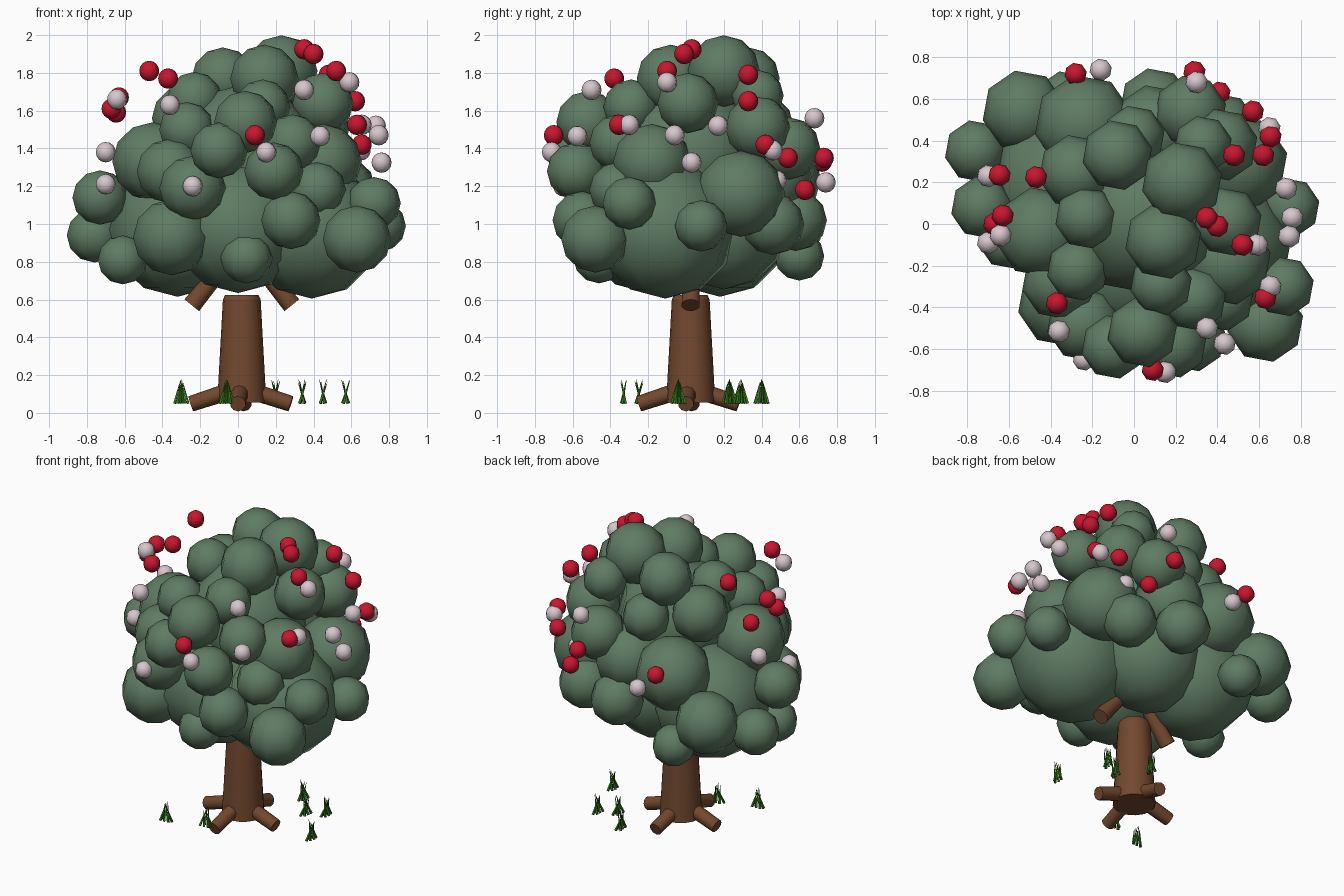
import bpy, bmesh, math, random
from mathutils import Vector, Matrix

random.seed(4)


def material(name, rgb):
    m = bpy.data.materials.new(name)
    m.diffuse_color = (*rgb, 1)
    return m


LEAF = material("leaf green", (0.115, 0.20, 0.125))
BARK = material("bark brown", (0.17, 0.065, 0.028))
RED = material("fruit red", (0.58, 0.008, 0.027))
PALE = material("blossom pale pink", (0.68, 0.57, 0.61))
GRASS = material("grass green", (0.04, 0.20, 0.014))


def finish(bm, name, mat, angle):
    me = bpy.data.meshes.new(name)
    bm.to_mesh(me)
    bm.free()
    me.materials.append(mat)
    ob = bpy.data.objects.new(name, me)
    bpy.context.collection.objects.link(ob)
    bpy.ops.object.select_all(action='DESELECT')
    ob.select_set(True)
    bpy.context.view_layer.objects.active = ob
    if angle:
        bpy.ops.object.shade_smooth_by_angle(angle=math.radians(angle))
    return ob


def balls(name, mat, items, squash=1.0, rings=6):
    """One object of eight-sided smooth balls, items are (x, y, z, r)."""
    bm = bmesh.new()
    for x, y, z, r in items:
        m = (Matrix.Translation((x, y, z)) @ Matrix.Rotation(math.radians(12), 4, 'Z')
             @ Matrix.Diagonal((r, r, r * squash, 1)))
        bmesh.ops.create_uvsphere(bm, u_segments=8, v_segments=rings, radius=1, matrix=m)
    return finish(bm, name, mat, 80)


def rod(bm, a, b, ra, rb, sides):
    """Tapered rod from point a to point b."""
    a, b = Vector(a), Vector(b)
    d = b - a
    m = Matrix.Translation((a + b) / 2) @ d.to_track_quat('Z', 'Y').to_matrix().to_4x4()
    bmesh.ops.create_cone(bm, cap_ends=True, segments=sides, radius1=ra, radius2=rb,
                          depth=d.length, matrix=m)


# large hidden masses of the crown
balls("crown_core", LEAF, [
    (0.39, -0.11, 0.97, 0.38), (-0.32, 0.18, 0.97, 0.37), (0.00, -0.20, 0.98, 0.36),
    (0.05, 0.20, 0.98, 0.34), (0.05, 0.03, 1.38, 0.38)], 0.96)

# upper tufts of leaves
balls("crown_top", LEAF, [
    (0.23, 0.20, 1.81, 0.195), (0.14, -0.08, 1.77, 0.185), (-0.08, 0.33, 1.77, 0.17),
    (-0.23, 0.03, 1.66, 0.15), (0.45, 0.01, 1.64, 0.165), (0.42, 0.38, 1.51, 0.175),
    (0.33, 0.38, 1.68, 0.14), (-0.28, 0.25, 1.56, 0.18), (0.00, 0.42, 1.53, 0.15),
    (0.04, -0.52, 1.54, 0.17), (0.29, -0.36, 1.43, 0.155), (-0.27, -0.22, 1.50, 0.15),
    (0.13, -0.29, 1.62, 0.15)], 0.97)

# middle tufts
balls("crown_middle", LEAF, [
    (-0.45, -0.04, 1.33, 0.22), (0.45, -0.18, 1.33, 0.21), (-0.10, -0.59, 1.39, 0.155),
    (0.19, -0.58, 1.28, 0.16), (-0.24, -0.48, 1.19, 0.18), (0.27, 0.54, 1.40, 0.175),
    (-0.24, 0.48, 1.24, 0.24), (0.50, 0.29, 1.16, 0.24), (-0.36, -0.28, 1.28, 0.18),
    (0.10, 0.45, 1.25, 0.22), (0.42, -0.36, 1.18, 0.155)], 0.95)

# lower outer tufts
balls("crown_skirt", LEAF, [
    (0.63, -0.48, 0.92, 0.185), (0.72, -0.30, 1.11, 0.145), (0.75, 0.08, 0.99, 0.142),
    (0.28, -0.55, 1.02, 0.16), (0.045, -0.46, 0.82, 0.14), (-0.35, -0.38, 0.93, 0.21),
    (-0.61, -0.08, 0.81, 0.135), (-0.73, 0.08, 1.14, 0.15), (-0.76, 0.35, 0.94, 0.15),
    (-0.53, 0.54, 1.01, 0.20), (-0.33, 0.60, 0.83, 0.135), (0.10, 0.58, 1.02, 0.17),
    (0.42, 0.46, 1.00, 0.17)], 0.96)

# red fruit
balls("red_fruit", RED, [(x, y, z, 0.054) for x, y, z in [
    (-0.28, 0.72, 1.33), (0.29, 0.73, 1.35), (0.41, 0.63, 1.18), (0.57, 0.54, 1.35),
    (0.655, 0.42, 1.42), (0.48, 0.33, 1.79), (0.62, 0.33, 1.65), (-0.645, 0.235, 1.59),
    (-0.47, 0.225, 1.81), (-0.63, 0.04, 1.67), (-0.67, 0.0, 1.61), (0.35, 0.03, 1.925),
    (0.40, -0.01, 1.90), (0.52, -0.10, 1.81), (0.63, -0.355, 1.525), (-0.37, -0.38, 1.77),
    (0.09, -0.70, 1.47)]], rings=8)

# pale blossoms
balls("pale_blossoms", PALE, [(x, y, z, 0.054) for x, y, z in [
    (-0.16, 0.74, 1.22), (0.30, 0.68, 1.56), (0.65, 0.46, 1.39), (-0.70, 0.23, 1.38),
    (0.73, 0.17, 1.52), (0.76, 0.03, 1.325), (0.745, -0.06, 1.47), (0.59, -0.10, 1.75),
    (0.655, -0.30, 1.525), (0.35, -0.50, 1.71), (0.435, -0.575, 1.465),
    (-0.36, -0.515, 1.63), (0.15, -0.71, 1.38), (-0.70, -0.09, 1.21),
    (-0.64, -0.055, 1.66), (-0.24, -0.65, 1.20), (0.47, 0.48, 1.23)]], rings=8)

# trunk
bm = bmesh.new()
rod(bm, (0.02, 0.025, 0.055), (0.02, 0.025, 0.60), 0.13, 0.1, 16)
rod(bm, (0.02, 0.025, 0.60), (0.02, 0.025, 0.625), 0.1, 0.088, 16)
finish(bm, "trunk", BARK, 40)

# two slanted branches running up into the crown
bm = bmesh.new()
for s in (-1, 1):
    rod(bm, (0.02 + s * 0.265, 0.025, 0.57), (0.02 + s * 0.03, 0.025, 0.86), 0.05, 0.04, 10)
finish(bm, "branches", BARK, 40)

# four roots, turned slightly
bm = bmesh.new()
for k in range(4):
    a = k * math.pi / 2 - 0.06
    c, s = math.cos(a), math.sin(a)
    rod(bm, (0.015 + 0.09 * c, 0.015 + 0.09 * s, 0.105),
        (0.015 + 0.265 * c, 0.015 + 0.265 * s, 0.048), 0.045, 0.042, 10)
finish(bm, "roots", BARK, 40)

# grass tufts: a row of thin blades, leaning together one way and apart the other
bm = bmesh.new()
for x, y, along_x in [(-0.30, -0.33, 1), (-0.06, -0.25, 1), (0.20, 0.40, 0),
                      (0.34, 0.23, 0), (0.45, 0.29, 0), (0.57, -0.04, 0)]:
    for i in range(6):
        t = (i - 2.5) / 2.5
        lean = 0.024 * (-1) ** i * random.uniform(0.4, 1)
        base = Vector((0.036 * t, -0.7 * lean, 0.05))
        tip = Vector((0.009 * t, lean, 0.18 - 0.02 * abs(t)))
        if not along_x:
            base.x, base.y, tip.x, tip.y = base.y, base.x, tip.y, tip.x
        o = Vector((x, y, 0))
        rod(bm, o + base, o + tip, 0.009, 0.001, 4)
finish(bm, "grass_tufts", GRASS, 0)
